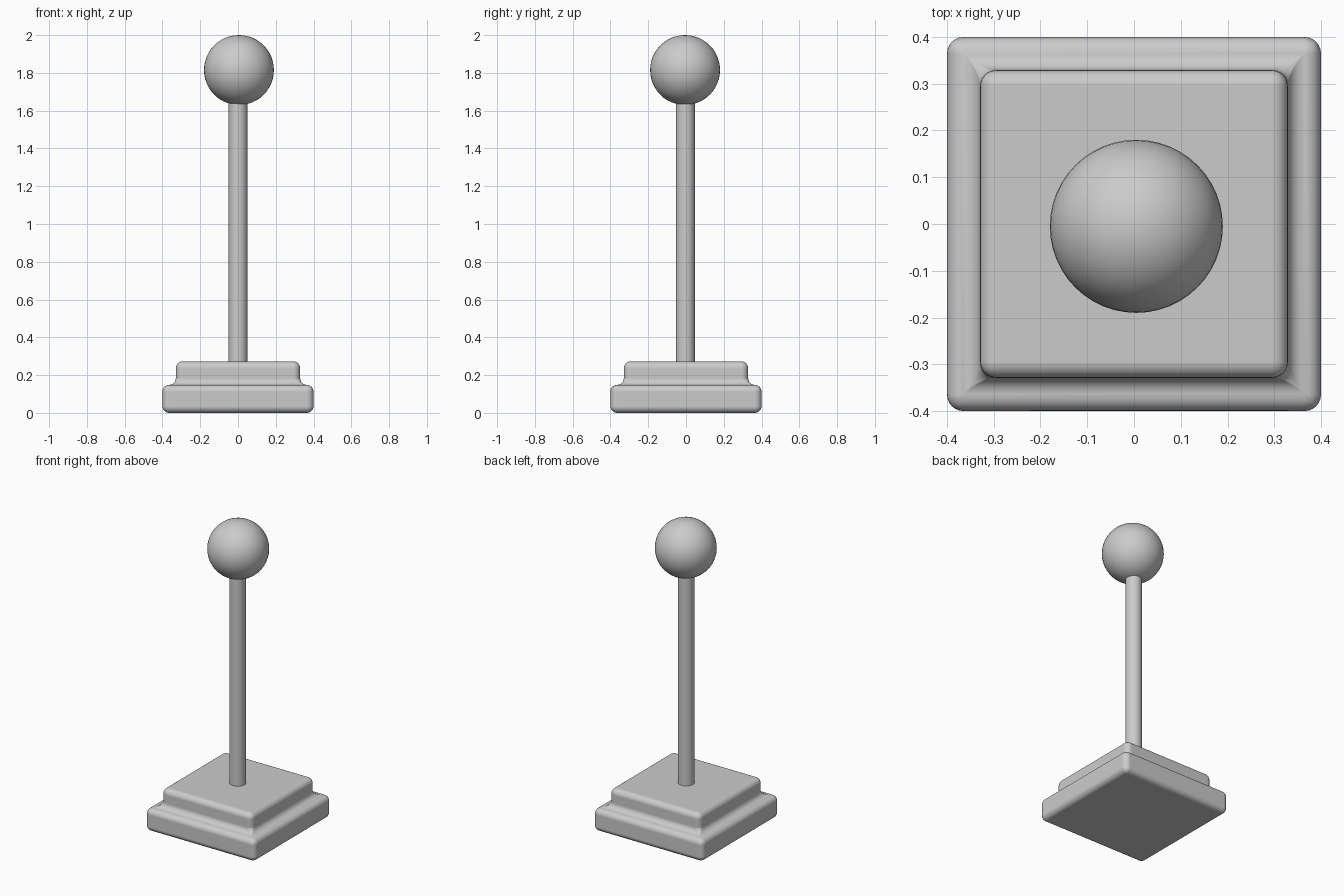
import bpy
import bmesh

cube = bpy.data.objects.get("Cube")
if cube:
    bpy.data.objects.remove(cube, do_unlink=True)

# Single grey material
GREY = (0.6, 0.6, 0.6, 1.0)
grey = bpy.data.materials.new("plain grey")
grey.use_nodes = True
grey.diffuse_color = GREY
grey.node_tree.nodes["Principled BSDF"].inputs["Base Color"].default_value = GREY

CENTRE = (0.005, -0.005)


def finish(obj, name, angle):
    """Name, colour and smooth a part."""
    obj.name = obj.data.name = name
    obj.data.materials.clear()
    obj.data.materials.append(grey)
    bpy.ops.object.select_all(action="DESELECT")
    obj.select_set(True)
    bpy.context.view_layer.objects.active = obj
    bpy.ops.object.shade_smooth_by_angle(angle=angle)


# Stepped base: a slab whose top is inset and raised, then all edges rounded
bm = bmesh.new()
bmesh.ops.create_cube(bm, size=1)
for v in bm.verts:
    v.co = (v.co.x * 0.8, v.co.y * 0.8, (v.co.z + 0.5) * 0.148)
top = max(bm.faces, key=lambda f: f.calc_center_median().z)
bmesh.ops.inset_region(bm, faces=[top], thickness=0.1)
raised = bmesh.ops.extrude_face_region(bm, geom=[top])["geom"]
bmesh.ops.delete(bm, geom=[top], context="FACES_ONLY")
for item in raised:
    if isinstance(item, bmesh.types.BMVert):
        item.co.z = 0.272
bmesh.ops.recalc_face_normals(bm, faces=bm.faces)
mesh = bpy.data.meshes.new("base")
bm.to_mesh(mesh)
bm.free()
base = bpy.data.objects.new("base", mesh)
bpy.context.collection.objects.link(base)
finish(base, "base", 0.7)
for poly in mesh.polygons:
    poly.use_smooth = True
bevel = base.modifiers.new("rounded edges", "BEVEL")
bevel.width = 0.037
bevel.segments = 6
bevel.limit_method = "ANGLE"
bevel.harden_normals = True
# Rounding comes before the smoothing-by-angle step
base.modifiers.move(len(base.modifiers) - 1, 0)

# Upright pole, sunk slightly into the base and ball
bpy.ops.mesh.primitive_cylinder_add(vertices=32, radius=0.05, depth=1.45,
                                    location=(0, -0.003, 0.975))
finish(bpy.context.object, "pole", 0.6)

# Ball on top
bpy.ops.mesh.primitive_uv_sphere_add(segments=48, ring_count=24, radius=0.185,
                                     location=(*CENTRE, 1.815))
finish(bpy.context.object, "ball", 0.6)
